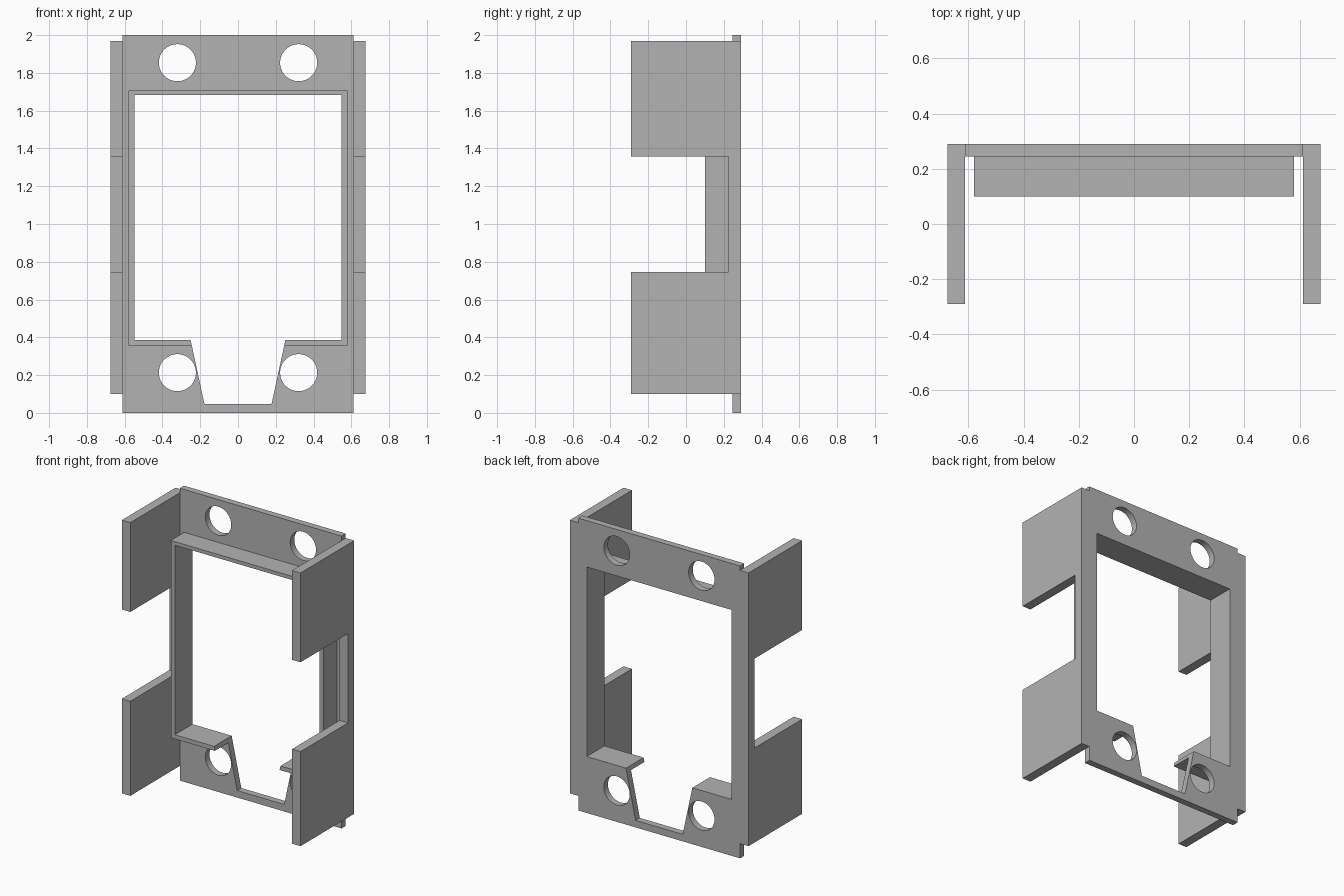
import bpy, bmesh, math
from mathutils import Matrix

cube = bpy.data.objects.get("Cube")
if cube:
    bpy.data.objects.remove(cube, do_unlink=True)

grey = bpy.data.materials.new("grey")
grey.use_nodes = True
colour = (0.45, 0.45, 0.45, 1)
grey.diffuse_color = colour
grey.node_tree.nodes["Principled BSDF"].inputs["Base Color"].default_value = colour

BACK, FRONT, PLATE_FRONT, COLLAR_FRONT = 0.29, -0.29, 0.245, 0.1
PLATE_X, WALL_X = 0.612, 0.676


def finish(name, bm):
    bmesh.ops.recalc_face_normals(bm, faces=bm.faces)
    mesh = bpy.data.meshes.new(name)
    bm.to_mesh(mesh)
    bm.free()
    mesh.materials.append(grey)
    obj = bpy.data.objects.new(name, mesh)
    bpy.context.collection.objects.link(obj)
    return obj


def prism(name, points, offset):
    """Extrude a closed outline of 3D points along an offset."""
    bm = bmesh.new()
    face = bm.faces.new([bm.verts.new(p) for p in points])
    extruded = bmesh.ops.extrude_face_region(bm, geom=[face], use_keep_orig=True)
    moved = [g for g in extruded["geom"] if isinstance(g, bmesh.types.BMVert)]
    bmesh.ops.translate(bm, verts=moved, vec=offset)
    return finish(name, bm)


def slab(name, half_x, z0, z1, y0, y1):
    outline = [(-half_x, y0, z0), (half_x, y0, z0), (half_x, y0, z1), (-half_x, y0, z1)]
    return prism(name, outline, (0, y1 - y0, 0))


def cut(obj, cutter):
    mod = obj.modifiers.new("cut", "BOOLEAN")
    mod.operation, mod.solver, mod.object = "DIFFERENCE", "EXACT", cutter
    bpy.context.view_layer.objects.active = obj
    bpy.ops.object.modifier_apply(modifier=mod.name)


# Back plate and the collar standing around its window
plate = slab("back_plate", PLATE_X, 0, 2, PLATE_FRONT, BACK)
collar = slab("window_collar", 0.579, 0.357, 1.707, COLLAR_FRONT, PLATE_FRONT)

# Window with a tapered notch below it
half = [(0.178, 0.048), (0.251, 0.386), (0.548, 0.386), (0.548, 1.682)]
outline = half + [(-x, z) for x, z in reversed(half)]
opening = prism("opening_cutter", [(x, -0.5, z) for x, z in outline], (0, 1, 0))
cut(plate, opening)
cut(collar, opening)

# Four round holes in the plate
bm = bmesh.new()
for x in (-0.321, 0.321):
    for z in (0.213, 1.854):
        bmesh.ops.create_cone(
            bm, cap_ends=True, segments=64, radius1=0.098, radius2=0.098, depth=0.4,
            matrix=Matrix.Translation((x, BACK, z)) @ Matrix.Rotation(math.pi / 2, 4, "X"))
holes = finish("hole_cutter", bm)
cut(plate, holes)

for cutter in (opening, holes):
    bpy.data.objects.remove(cutter, do_unlink=True)

# Side walls, each with two deep flaps joined by a narrow strip
wall = [(BACK, 0.1), (FRONT, 0.1), (FRONT, 0.747), (0.225, 0.747),
        (0.225, 1.358), (FRONT, 1.358), (FRONT, 1.969), (BACK, 1.969)]
for name, side in (("left_wall", 1), ("right_wall", -1)):
    prism(name, [(side * PLATE_X, y, z) for y, z in wall],
          (side * (WALL_X - PLATE_X), 0, 0))
